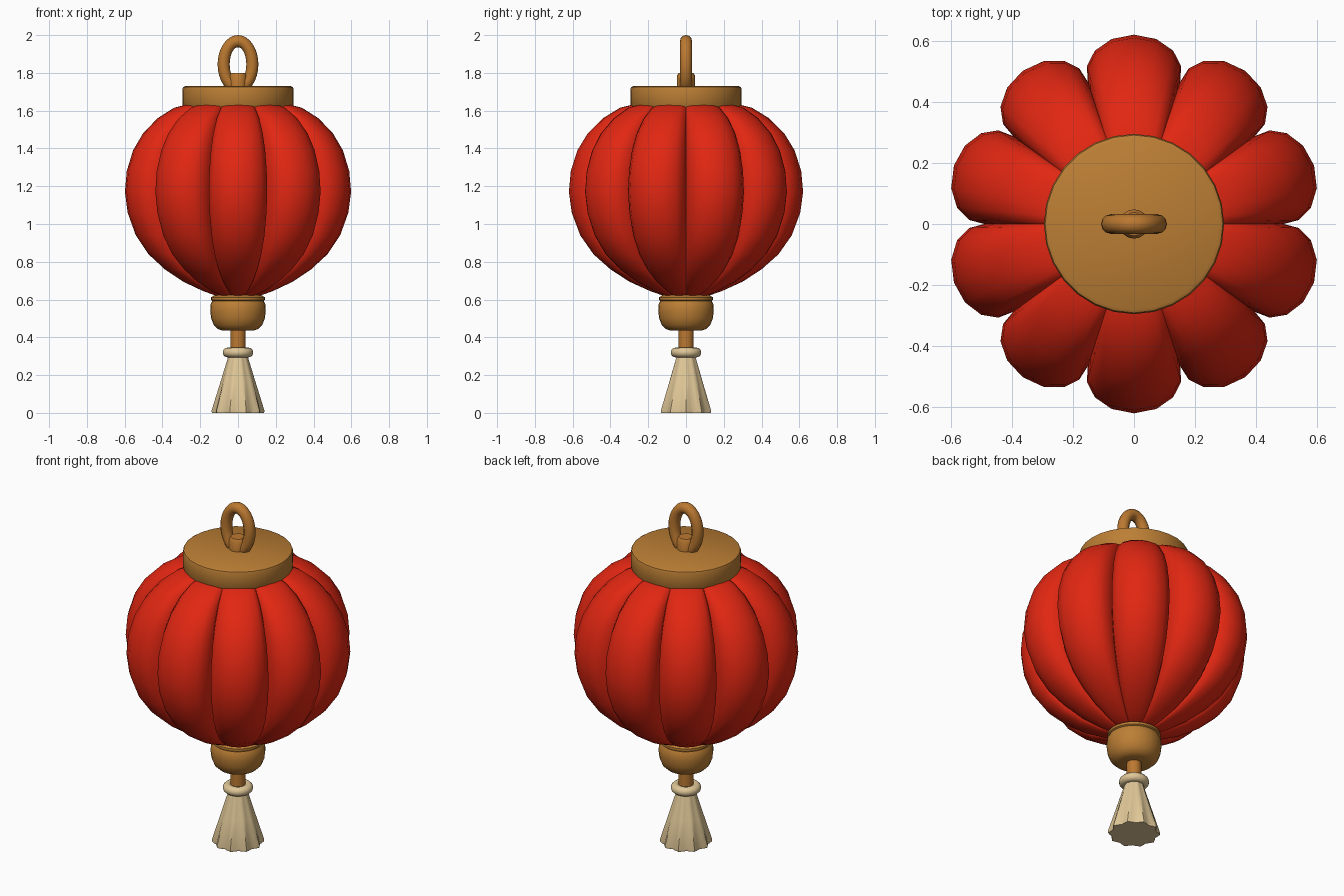
import bpy, bmesh
from math import sin, cos, pi, tau, radians

cube = bpy.data.objects.get("Cube")
if cube:
    bpy.data.objects.remove(cube, do_unlink=True)


def material(name, r, g, b):
    m = bpy.data.materials.new(name)
    m.use_nodes = True
    m.diffuse_color = (r, g, b, 1)
    bsdf = m.node_tree.nodes["Principled BSDF"]
    bsdf.inputs["Base Color"].default_value = (r, g, b, 1)
    bsdf.inputs["Roughness"].default_value = 0.6
    return m


red = material("lantern red", 0.76, 0.02, 0.006)
gold = material("antique gold", 0.50, 0.21, 0.035)
bronze = material("warm bronze", 0.50, 0.19, 0.03)
cream = material("cream thread", 0.74, 0.57, 0.31)


def finish(name, bm, mat, angle=40):
    bmesh.ops.recalc_face_normals(bm, faces=bm.faces)
    mesh = bpy.data.meshes.new(name)
    bm.to_mesh(mesh)
    bm.free()
    mesh.materials.append(mat)
    ob = bpy.data.objects.new(name, mesh)
    bpy.context.collection.objects.link(ob)
    bpy.ops.object.select_all(action='DESELECT')
    ob.select_set(True)
    bpy.context.view_layer.objects.active = ob
    bpy.ops.object.shade_smooth_by_angle(angle=radians(angle))
    return ob


def loft(name, profile, mat, angles, scale=lambda i, r: 1, angle=40):
    """Stack closed rings of (radius, height); scale shapes each ring."""
    bm = bmesh.new()
    rings = []
    for r, z in profile:
        rings.append([bm.verts.new((r * scale(i, r) * cos(a), r * scale(i, r) * sin(a), z))
                      for i, a in enumerate(angles)])
    n = len(angles)
    for low, high in zip(rings, rings[1:]):
        for i in range(n):
            j = (i + 1) % n
            bm.faces.new((low[i], low[j], high[j], high[i]))
    bm.faces.new(rings[0])
    bm.faces.new(rings[-1])
    return finish(name, bm, mat, angle)


def circle(n):
    return [tau * i / n for i in range(n)]


def ring(name, rx, ry, rz, tube, centre_z, mat, upright, n=32, m=12):
    """Oval ring, either standing in the xz plane or lying flat."""
    bm = bmesh.new()
    grid = []
    for a in circle(n):
        row = []
        for b in circle(m):
            out, side = tube * cos(b), tube * sin(b)
            if upright:
                p = ((rx + out) * cos(a), side, centre_z + (rz + out) * sin(a))
            else:
                p = ((rx + out) * cos(a), (ry + out) * sin(a), centre_z + side)
            row.append(bm.verts.new(p))
        grid.append(row)
    for i in range(n):
        for j in range(m):
            k, l = (i + 1) % n, (j + 1) % m
            bm.faces.new((grid[i][j], grid[k][j], grid[k][l], grid[i][l]))
    return finish(name, bm, mat, 60)


# Lantern body: ten rounded lobes with creased valleys between them
LOBES, STEPS = 10, 8
lobe_u = [sin(pi * (s / STEPS - 0.5)) for s in range(STEPS)]
body_angles = [tau / LOBES * (k + 0.5 + u / 2) for k in range(LOBES) for u in lobe_u]


def lobe_scale(i, r):
    depth = 0.10 + 0.11 * min(1, r / 0.6)
    u = lobe_u[i % STEPS]
    return 1 - depth * (1 - max(0, 1 - u * u) ** 0.5)


body_profile = [(0.09, 0.61), (0.19, 0.645), (0.30, 0.695), (0.40, 0.76),
                (0.49, 0.84), (0.56, 0.94), (0.605, 1.06), (0.62, 1.17),
                (0.61, 1.28), (0.575, 1.39), (0.52, 1.48), (0.44, 1.56),
                (0.35, 1.615), (0.25, 1.64)]
loft("lantern_body", body_profile, red, body_angles, lobe_scale, 38)

# Top cap with softened rims
loft("top_cap", [(0.27, 1.61), (0.288, 1.617), (0.295, 1.63), (0.295, 1.712),
                 (0.291, 1.724), (0.28, 1.73)], gold, circle(28))

# Hanging knob and loop
loft("loop_knob", [(0.048, 1.72), (0.048, 1.785), (0.038, 1.80)], bronze, circle(16))
ring("hanging_loop", 0.076, 0, 0.123, 0.032, 1.845, bronze, True)

# Bottom collar and bead
loft("bottom_collar", [(0.135, 0.592), (0.143, 0.598), (0.143, 0.612), (0.12, 0.625)],
     gold, circle(28))
loft("bottom_bead", [(0.08, 0.435), (0.105, 0.443), (0.128, 0.465), (0.142, 0.50),
                     (0.147, 0.54), (0.145, 0.575), (0.136, 0.592)],
     gold, circle(28), angle=50)

# Tassel cord, binding and fluted skirt
loft("tassel_cord", [(0.04, 0.32), (0.04, 0.45)], bronze, circle(16))
ring("tassel_binding", 0.055, 0.055, 0, 0.026, 0.32, cream, False)
loft("tassel_skirt", [(0.138, 0), (0.14, 0.012), (0.094, 0.16), (0.048, 0.31)],
     cream, circle(40), lambda i, r: 1 - 0.13 * (r / 0.14) * (0.5 - 0.5 * cos(tau * i / 4)), 35)
